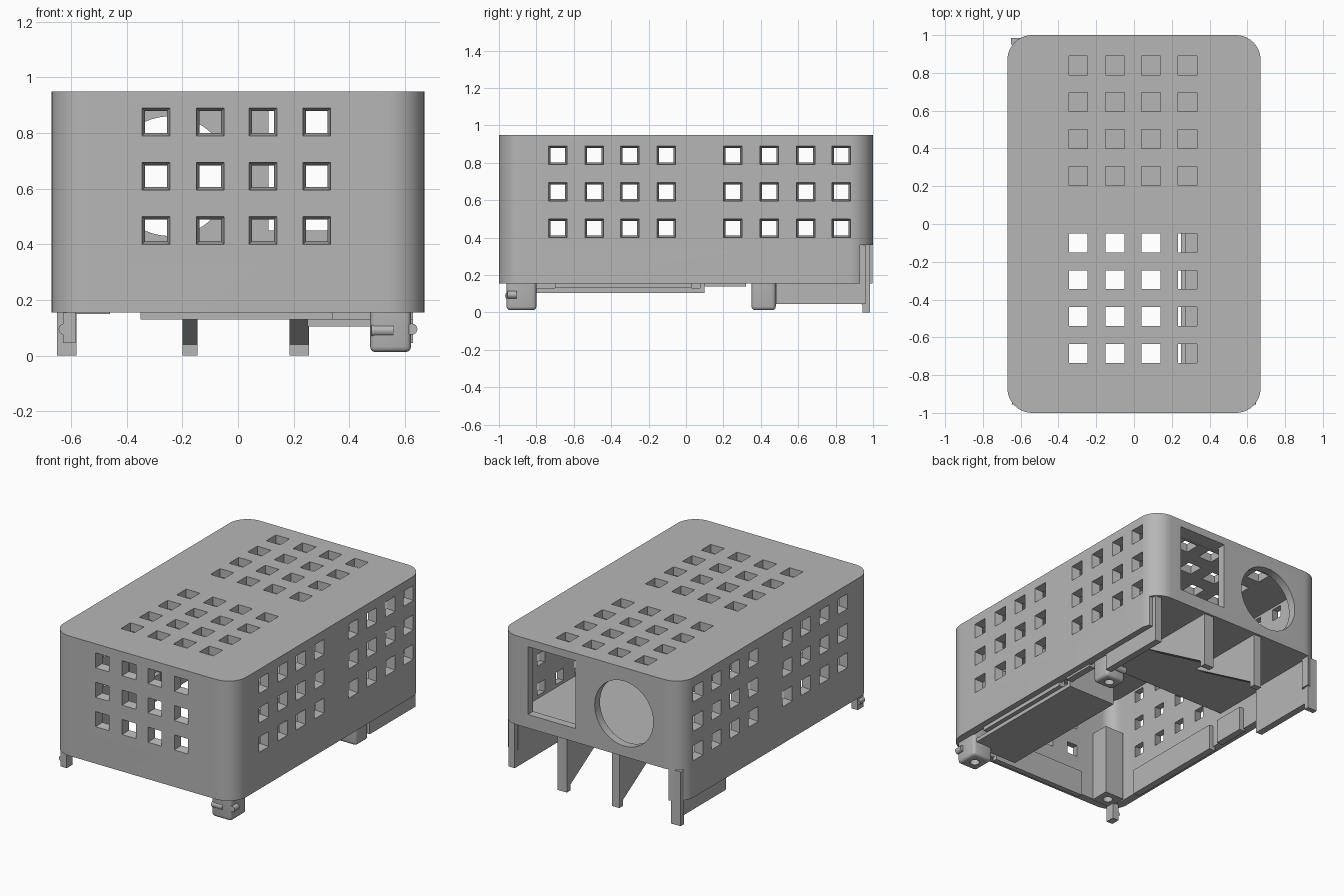
import bpy, bmesh, math
from mathutils import Matrix, Vector

cube = bpy.data.objects.get("Cube")
if cube:
    bpy.data.objects.remove(cube, do_unlink=True)

grey = bpy.data.materials.new("matte grey")
grey.use_nodes = True
COLOUR = (0.47, 0.47, 0.47, 1)
grey.diffuse_color = COLOUR
grey.node_tree.nodes["Principled BSDF"].inputs["Base Color"].default_value = COLOUR


def finish(name, bm):
    bmesh.ops.recalc_face_normals(bm, faces=bm.faces)
    mesh = bpy.data.meshes.new(name)
    bm.to_mesh(mesh)
    bm.free()
    mesh.materials.append(grey)
    ob = bpy.data.objects.new(name, mesh)
    bpy.context.collection.objects.link(ob)
    return ob


def prism(bm, points, direction):
    """Extrude a closed outline along a direction."""
    face = bm.faces.new([bm.verts.new(p) for p in points])
    res = bmesh.ops.extrude_face_region(bm, geom=[face])
    verts = [g for g in res["geom"] if isinstance(g, bmesh.types.BMVert)]
    bmesh.ops.translate(bm, verts=verts, vec=direction)


def add_box(bm, x, y, z):
    size = Vector((x[1] - x[0], y[1] - y[0], z[1] - z[0]))
    mid = Vector((sum(x) / 2, sum(y) / 2, sum(z) / 2))
    bmesh.ops.create_cube(bm, size=1, matrix=Matrix.Translation(mid) @ Matrix.Diagonal(size.to_4d()))


def box(name, x, y, z):
    bm = bmesh.new()
    add_box(bm, x, y, z)
    return finish(name, bm)


def cylinder(name, centre, radius, depth, axis="Z", sides=24):
    bm = bmesh.new()
    turn = {"Z": Matrix(), "X": Matrix.Rotation(math.pi / 2, 4, "Y"),
            "Y": Matrix.Rotation(math.pi / 2, 4, "X")}[axis]
    bmesh.ops.create_cone(bm, cap_ends=True, segments=sides, radius1=radius, radius2=radius,
                          depth=depth, matrix=Matrix.Translation(centre) @ turn)
    return finish(name, bm)


def rounded_block(name, hx, hy, radius, z0, z1, steps=10):
    pts = []
    for q, (sx, sy) in enumerate([(1, 1), (-1, 1), (-1, -1), (1, -1)]):
        for i in range(steps + 1):
            a = (q + i / steps) * math.pi / 2
            pts.append((sx * (hx - radius) + radius * math.cos(a),
                        sy * (hy - radius) + radius * math.sin(a), z0))
    bm = bmesh.new()
    prism(bm, pts, (0, 0, z1 - z0))
    return finish(name, bm)


def cut(target, cutter):
    cutter.hide_render = True
    mod = target.modifiers.new("cut", "BOOLEAN")
    mod.operation = "DIFFERENCE"
    mod.solver = "EXACT"
    mod.object = cutter
    bpy.context.view_layer.objects.active = target
    bpy.ops.object.modifier_apply(modifier=mod.name)
    bpy.data.objects.remove(cutter, do_unlink=True)


def smooth(ob):
    bpy.ops.object.select_all(action="DESELECT")
    ob.select_set(True)
    bpy.context.view_layer.objects.active = ob
    bpy.ops.object.shade_smooth_by_angle(angle=math.radians(30))


# Hollow rounded housing, open underneath
HX, HY, TOP, RIM, WALL, SHELF = 0.67, 1.0, 0.95, 0.155, 0.055, 0.36
housing = rounded_block("housing", HX, HY, 0.13, RIM, TOP)
cut(housing, rounded_block("cavity", HX - WALL, HY - WALL, 0.08, -0.1, TOP - WALL))

# Ventilation grids
rows = [0.45, 0.645, 0.84]
front_cols = [-0.295, -0.1, 0.09, 0.283]
side_cols = [-0.685, -0.49, -0.3, -0.105, 0.25, 0.445, 0.64, 0.83]
top_rows = [-0.685, -0.49, -0.295, -0.1, 0.255, 0.45, 0.645, 0.84]


def taper_vent(bm, place, turn):
    """Square vent, narrowing inward from the outer surface."""
    m = (Matrix.Translation(place) @ turn @ Matrix.Translation((0, 0, -0.04))
         @ Matrix.Rotation(math.pi / 4, 4, "Z"))
    bmesh.ops.create_cone(bm, cap_ends=True, segments=4, radius1=0.03 * math.sqrt(2),
                          radius2=0.054 * math.sqrt(2), depth=0.12, matrix=m)


bm = bmesh.new()
for z in rows:
    for x in front_cols:
        taper_vent(bm, (x, -HY, z), Matrix.Rotation(math.pi / 2, 4, "X"))
    for y in side_cols:
        for s in (1, -1):
            taper_vent(bm, (s * HX, y, z), Matrix.Rotation(s * math.pi / 2, 4, "Y"))
cut(housing, finish("wall_vents", bm))

bm = bmesh.new()
for y in top_rows:
    for x in front_cols:
        add_box(bm, (x - 0.05, x + 0.05), (y - 0.05, y + 0.05), (TOP - 0.1, TOP + 0.05))
cut(housing, finish("top_vents", bm))

# Rear openings: rectangular window, round port, low cut-out
cut(housing, box("rear_window", (0.11, 0.46), (0.9, 1.1), (0.45, 0.9)))
cut(housing, cylinder("rear_port", (-0.245, 1, 0.645), 0.215, 0.2, "Y", 64))
cut(housing, box("rear_cutout", (-0.57, 0.7), (0.93, 1.1), (0.1, SHELF)))
smooth(housing)

# Rear shelf above the connector bays
box("rear_shelf", (-0.62, 0.62), (0.1, 0.96), (SHELF, SHELF + 0.03))

# Sloped divider fins ending in small legs
for name, x0, x1 in (("right_fin", -0.2, -0.145), ("left_fin", 0.185, 0.255)):
    bm = bmesh.new()
    outline = [(0.985, SHELF), (0.985, 0), (0.945, 0), (0.945, 0.04), (0.42, SHELF)]
    prism(bm, [(x0, y, z) for y, z in outline], (x1 - x0, 0, 0))
    finish(name, bm)

# Side skirts and locating lips
for side, s in (("left", 1), ("right", -1)):
    xs = sorted((s * 0.585, s * 0.63))
    box(side + "_skirt", xs, (0.48, 0.96), (0.045, SHELF))
    box(side + "_lip", xs, (-0.7, 0.03), (0.13, 0.3))
    box(side + "_small_lip", xs, (0.1, 0.32), (0.14, 0.3))
    smooth(cylinder(side + "_clip", (s * 0.625, -0.93, 0.095), 0.02, 0.05, "Y", 16))
box("right_front_skirt", (-0.63, -0.585), (-0.96, -0.9), (0.045, 0.3))
box("front_lip", (-0.35, 0.34), (-0.955, -0.92), (0.13, 0.3))
box("right_rear_leg", (-0.65, -0.58), (0.95, 0.985), (0, SHELF))

# Battery tray along the left side
bm = bmesh.new()
add_box(bm, (0.25, 0.6), (-0.85, 0.1), (0.105, 0.13))
add_box(bm, (0.25, 0.275), (-0.85, 0.1), (0.13, SHELF))
add_box(bm, (0.275, 0.6), (0.075, 0.1), (0.13, SHELF))
finish("tray", bm)

# Screw feet with a cross pin and a bored sleeve
for name, y0, y1, pin in (("front_foot", -0.96, -0.8, -0.945), ("rear_foot", 0.35, 0.48, 0.48)):
    mid = (y0 + y1) / 2
    foot = box(name, (0.475, 0.622), (y0, y1), (0.012, SHELF))
    mod = foot.modifiers.new("soft corners", "BEVEL")
    mod.width = 0.02
    mod.segments = 3
    bpy.context.view_layer.objects.active = foot
    bpy.ops.object.modifier_apply(modifier=mod.name)
    cut(foot, cylinder("screw_hole", (0.55, mid, 0), 0.03, 0.2))
    smooth(foot)
    smooth(cylinder(name + "_pin", (0.52, pin, 0.09), 0.022, 0.08, "X"))

# Inner screw post at the right front corner
post = box("right_front_post", (-0.6, -0.46), (-0.95, -0.82), (0.15, 0.62))
cut(post, cylinder("post_hole", (-0.53, -0.885, 0.15), 0.03, 0.2))
smooth(post)
